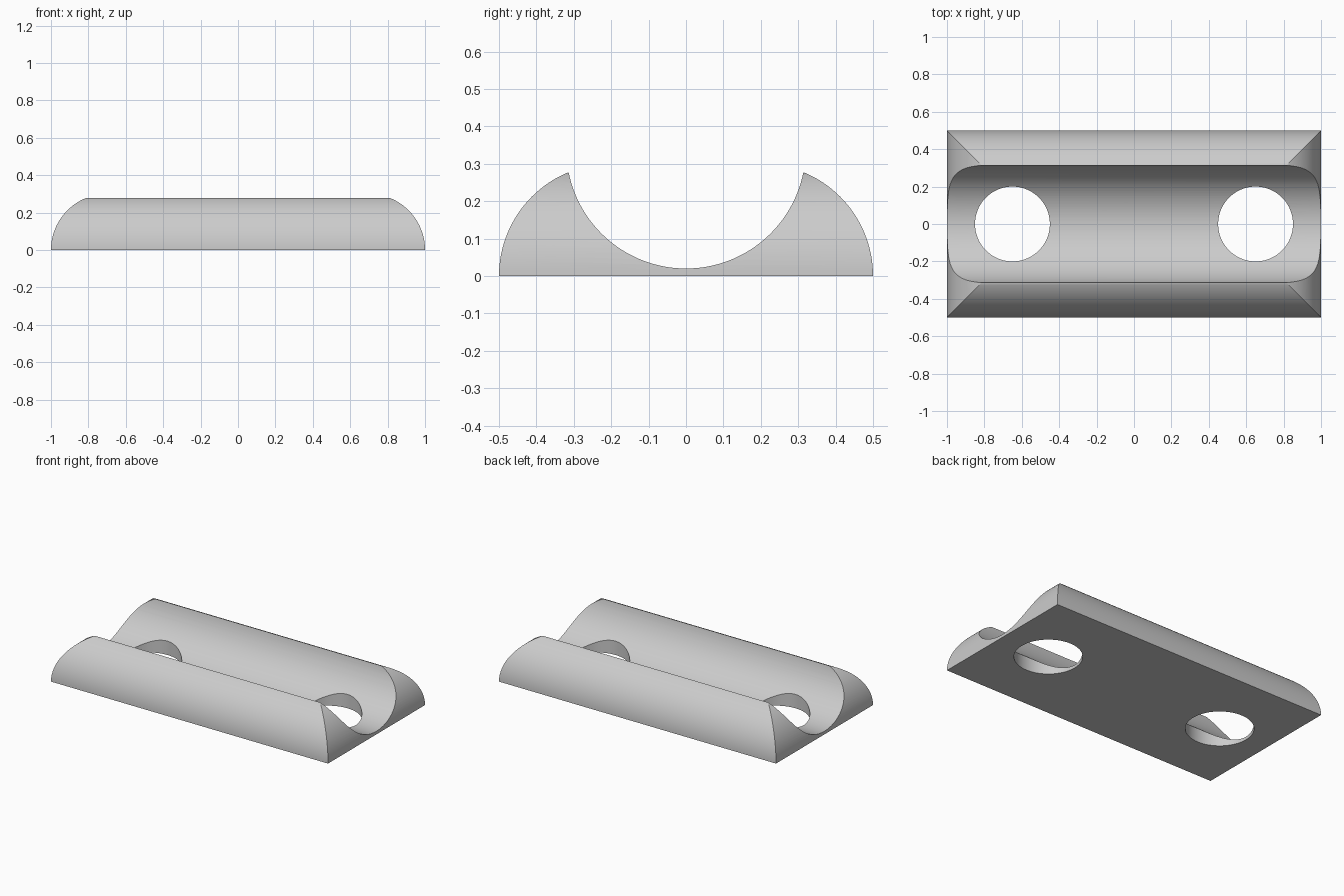
import bpy, bmesh, math

cube = bpy.data.objects.get("Cube")
if cube:
    bpy.data.objects.remove(cube, do_unlink=True)

HALF_X, HALF_Y, ROUND = 1.0, 0.5, 0.3
STEPS = 32

grey = bpy.data.materials.new("light grey")
grey.use_nodes = True
colour = (0.6, 0.6, 0.6, 1)
grey.diffuse_color = colour
grey.node_tree.nodes["Principled BSDF"].inputs["Base Color"].default_value = colour

# Block with rounded, mitred sides: rectangles shrinking along a quarter circle
bm = bmesh.new()
rings = []
for i in range(STEPS + 1):
    a = math.pi / 2 * i / STEPS
    inset, z = ROUND * (1 - math.cos(a)), ROUND * math.sin(a)
    x, y = HALF_X - inset, HALF_Y - inset
    rings.append([bm.verts.new((sx * x, sy * y, z))
                  for sx, sy in ((-1, -1), (1, -1), (1, 1), (-1, 1))])
for low, high in zip(rings, rings[1:]):
    for k in range(4):
        n = (k + 1) % 4
        bm.faces.new((low[k], low[n], high[n], high[k]))
bm.faces.new(rings[0][::-1])
bm.faces.new(rings[-1])
mesh = bpy.data.meshes.new("clamp_plate")
bm.to_mesh(mesh)
bm.free()
plate = bpy.data.objects.new("clamp_plate", mesh)
bpy.context.collection.objects.link(plate)
mesh.materials.append(grey)


def cut(name, radius, depth, location, rotation=(0, 0, 0)):
    """Subtract a cylinder from the plate."""
    bpy.ops.mesh.primitive_cylinder_add(vertices=128, radius=radius, depth=depth,
                                        location=location, rotation=rotation)
    cutter = bpy.context.object
    cutter.name = name
    cutter.hide_render = True
    cutter.data.materials.append(grey)
    mod = plate.modifiers.new(name, 'BOOLEAN')
    mod.operation = 'DIFFERENCE'
    mod.solver = 'EXACT'
    mod.object = cutter
    bpy.ops.object.select_all(action='DESELECT')
    bpy.context.view_layer.objects.active = plate
    plate.select_set(True)
    bpy.ops.object.modifier_apply(modifier=mod.name)
    bpy.data.objects.remove(cutter, do_unlink=True)


# Lengthwise groove, then the two bolt holes
cut("groove_cutter", 0.32, 3, (0, 0, 0.34), (0, math.pi / 2, 0))
for side in (-1, 1):
    cut("hole_cutter", 0.2, 2, (side * 0.65, 0, 0))

bpy.ops.object.shade_smooth_by_angle(angle=math.radians(30))
